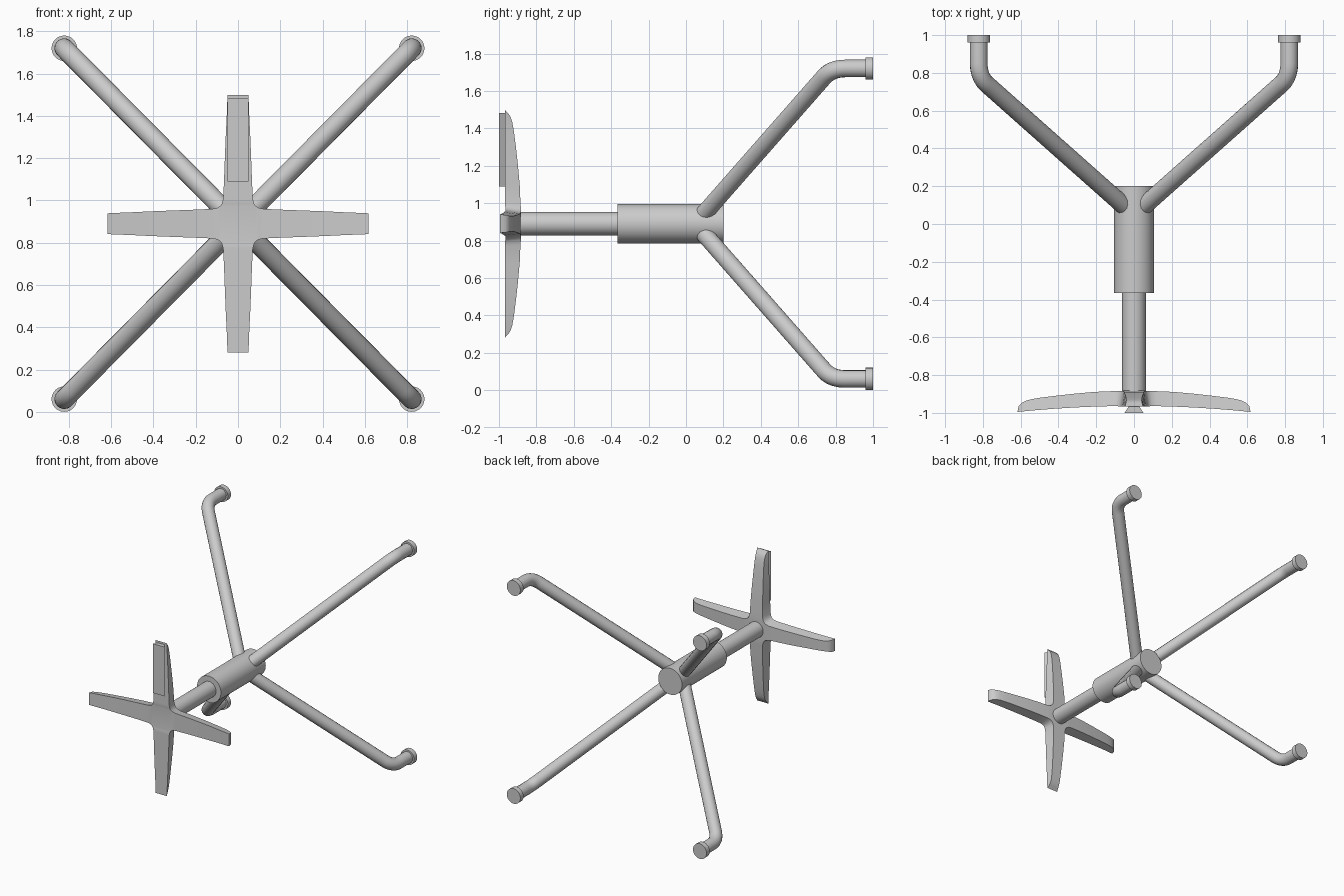
import bpy, bmesh, math
from mathutils import Vector, Matrix

if "Cube" in bpy.data.objects:
    bpy.data.objects.remove(bpy.data.objects["Cube"])

CZ = 0.89  # height of the central axis


def smooth(ob):
    bpy.ops.object.select_all(action='DESELECT')
    ob.select_set(True)
    bpy.context.view_layer.objects.active = ob
    bpy.ops.object.shade_smooth_by_angle(angle=math.radians(35))


def rod(name, r, y0, y1, x=0, z=CZ):
    bpy.ops.mesh.primitive_cylinder_add(vertices=48, radius=r, depth=y1 - y0,
                                        location=(x, (y0 + y1) / 2, z),
                                        rotation=(math.pi / 2, 0, 0))
    ob = bpy.context.object
    ob.name = name
    smooth(ob)
    return ob


def mesh_object(name, bm):
    bmesh.ops.remove_doubles(bm, verts=bm.verts, dist=1e-4)
    bmesh.ops.recalc_face_normals(bm, faces=bm.faces)
    me = bpy.data.meshes.new(name)
    bm.to_mesh(me)
    bm.free()
    ob = bpy.data.objects.new(name, me)
    bpy.context.collection.objects.link(ob)
    smooth(ob)
    return ob


def leg(name, sx, sz):
    """Bent tube: straight strut, rounded bend, short run to the rear."""
    start = Vector((0.03 * sx, 0.075, CZ + 0.03 * sz))
    corner = Vector((0.822 * sx, 0.778, CZ + 0.83 * sz))
    end = Vector((0.822 * sx, 0.97, CZ + 0.83 * sz))
    a = corner + (start - corner).normalized() * 0.075
    b = corner + (end - corner).normalized() * 0.075
    n = 10
    bend = [a.lerp(corner, i / n).lerp(corner.lerp(b, i / n), i / n) for i in range(n + 1)]
    pts = [start] + bend + [end]
    cu = bpy.data.curves.new(name, 'CURVE')
    cu.dimensions = '3D'
    cu.bevel_depth = 0.047
    cu.bevel_resolution = 6
    cu.use_fill_caps = True
    sp = cu.splines.new('POLY')
    sp.points.add(len(pts) - 1)
    for p, co in zip(sp.points, pts):
        p.co = (*co, 1)
    ob = bpy.data.objects.new(name, cu)
    bpy.context.collection.objects.link(ob)
    bpy.ops.object.select_all(action='DESELECT')
    ob.select_set(True)
    bpy.context.view_layer.objects.active = ob
    bpy.ops.object.convert(target='MESH')
    smooth(bpy.context.object)


# Hub and shaft
rod("hub", 0.105, -0.365, 0.2)
rod("shaft", 0.0625, -0.90, -0.35)

# Four legs with end pads
for sx, h in ((-1, "left"), (1, "right")):
    for sz, v in ((-1, "lower"), (1, "upper")):
        leg(f"{v}_{h}_leg", sx, sz)
        rod(f"{v}_{h}_foot", 0.06, 0.96, 1.0, 0.822 * sx, CZ + 0.83 * sz)

# Four-armed cross: stations of (front t, front w, back t, back w, back y)
stations = [(0, 0, 0, 0, -.882), (.084, .084, .073, .073, -.883),
            (.095, .076, .088, .063, -.883), (.12, .07, .115, .056, -.885),
            (.21, .066, .21, .053, -.889), (.32, .062, .32, .049, -.899),
            (.42, .058, .42, .045, -.91), (.50, .054, .50, .042, -.92),
            (.55, .052, .55, .041, -.929), (.58, .051, .575, .041, -.937),
            (.60, .050, .595, .043, -.948), (.617, .049, .611, .047, -.964)]
bm = bmesh.new()
for k in range(4):
    horizontal = k % 2 == 0
    rot = Matrix.Rotation(k * math.pi / 2, 3, 'Y')
    rings = []
    for ft, fw, bt, bw, by in stations:
        if horizontal:
            fy = -.963 - .032 * (ft / .617) ** 2
        else:
            ft, bt, fy = ft * .988, bt * .988, -.967
            if ft < .09:
                ft, bt = ft / .988, bt / .988
        if ft < .09:
            fy = -.965
        rings.append([bm.verts.new(rot @ Vector(p) + Vector((0, 0, CZ))) for p in
                      ((ft, fy, -fw), (ft, fy, fw), (bt, by, bw), (bt, by, -bw))])
    for i, (p, q) in enumerate(zip(rings, rings[1:])):
        if i == 0:  # triangular wedge meeting at the centre
            bm.faces.new((p[0], q[0], q[1]))
            bm.faces.new((p[2], q[2], q[3]))
            continue
        for j in range(4):
            m = (j + 1) % 4
            bm.faces.new((p[j], p[m], q[m], q[j]))
    bm.faces.new(rings[-1])
loose = [v for v in bm.verts if not v.link_faces]
bmesh.ops.delete(bm, geom=loose, context='VERTS')
mesh_object("front_cross", bm)

# Raised tapered strip on the upper arm
bm = bmesh.new()
ends = [[bm.verts.new((x, y, z)) for x, y in
         ((-.05, -1), (.05, -1), (.025, -.96), (-.025, -.96))] for z in (1.09, 1.483)]
for j in range(4):
    m = (j + 1) % 4
    bm.faces.new((ends[0][j], ends[0][m], ends[1][m], ends[1][j]))
for e in ends:
    bm.faces.new(e)
mesh_object("upper_arm_strip", bm)
